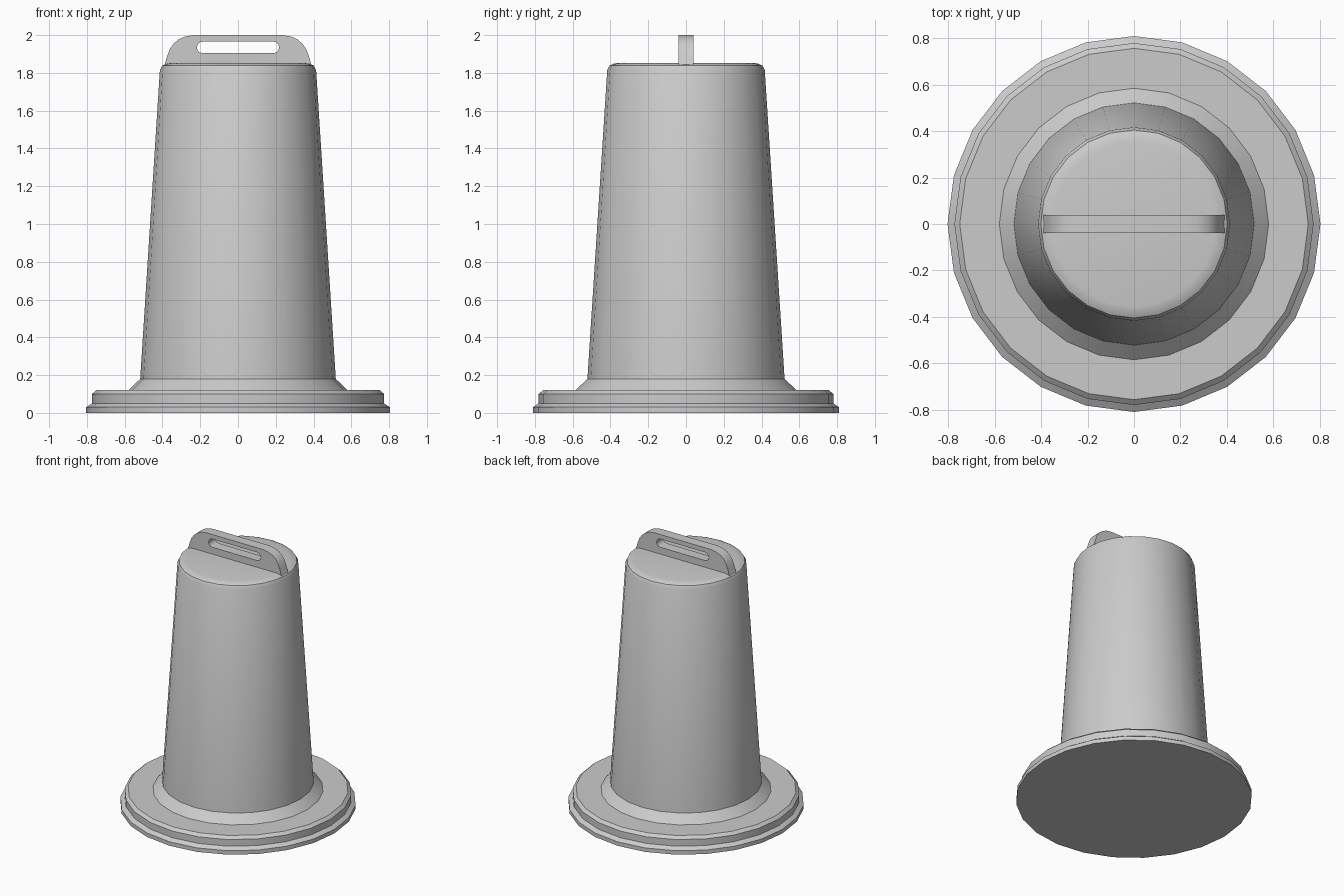
import bpy, bmesh, math

if "Cube" in bpy.data.objects:
    bpy.data.objects.remove(bpy.data.objects["Cube"])

SIDES = 24
SX = 0.992  # plan is very slightly narrower in x


def lathe(name, profile, angle):
    """Closed solid of revolution from (radius, z) points, bottom to top."""
    bm = bmesh.new()
    rings = []
    for r, z in profile:
        rings.append([bm.verts.new((SX * r * math.sin(2 * math.pi * i / SIDES),
                                    -r * math.cos(2 * math.pi * i / SIDES), z))
                      for i in range(SIDES)])
    for a, b in zip(rings, rings[1:]):
        for i in range(SIDES):
            j = (i + 1) % SIDES
            bm.faces.new((a[i], a[j], b[j], b[i]))
    bm.faces.new(rings[0][::-1])
    bm.faces.new(rings[-1])
    bmesh.ops.recalc_face_normals(bm, faces=bm.faces)
    mesh = bpy.data.meshes.new(name)
    bm.to_mesh(mesh)
    bm.free()
    ob = bpy.data.objects.new(name, mesh)
    bpy.context.collection.objects.link(ob)
    smooth(ob, angle)
    return ob


def smooth(ob, angle):
    bpy.ops.object.select_all(action='DESELECT')
    ob.select_set(True)
    bpy.context.view_layer.objects.active = ob
    bpy.ops.object.shade_smooth_by_angle(angle=math.radians(angle))


# One continuous shell: stepped base, sloped collar, tapered body, rounded top
lathe("barrel_body", [
    (0.81, 0.0), (0.81, 0.03), (0.78, 0.05), (0.78, 0.10), (0.757, 0.12),
    (0.585, 0.12), (0.522, 0.18),
    (0.417, 1.815), (0.405, 1.838), (0.385, 1.848), (0.355, 1.853)], 32)

# Carry handle: flat plate with a rounded slot, drawn in x-z
half = [(0.40, 1.825), (0.388, 1.845), (0.375, 1.89), (0.36, 1.928),
        (0.34, 1.956), (0.315, 1.977), (0.28, 1.993), (0.235, 2.0)]
outline = half + [(-x, z) for x, z in reversed(half)]

slot = []
for side in (1, -1):
    for k in range(7):
        t = side * math.pi / 2 * (1 - k / 3)
        slot.append((side * (0.187 + 0.031 * math.cos(t)), 1.935 + 0.031 * math.sin(t)))

curve = bpy.data.curves.new("carry_handle", 'CURVE')
curve.dimensions = '2D'
curve.fill_mode = 'BOTH'
curve.extrude = 0.039
for pts in (outline, slot):
    s = curve.splines.new('POLY')
    s.points.add(len(pts) - 1)
    for p, (x, z) in zip(s.points, pts):
        p.co = (x, z, 0, 1)
    s.use_cyclic_u = True
handle = bpy.data.objects.new("carry_handle", curve)
handle.rotation_euler.x = math.pi / 2
bpy.context.collection.objects.link(handle)
bpy.ops.object.select_all(action='DESELECT')
handle.select_set(True)
bpy.context.view_layer.objects.active = handle
bpy.ops.object.convert(target='MESH')
handle = bpy.context.view_layer.objects.active
bm = bmesh.new()
bm.from_mesh(handle.data)
bmesh.ops.remove_doubles(bm, verts=bm.verts, dist=1e-4)
bmesh.ops.recalc_face_normals(bm, faces=bm.faces)
bm.to_mesh(handle.data)
bm.free()
smooth(handle, 35)
